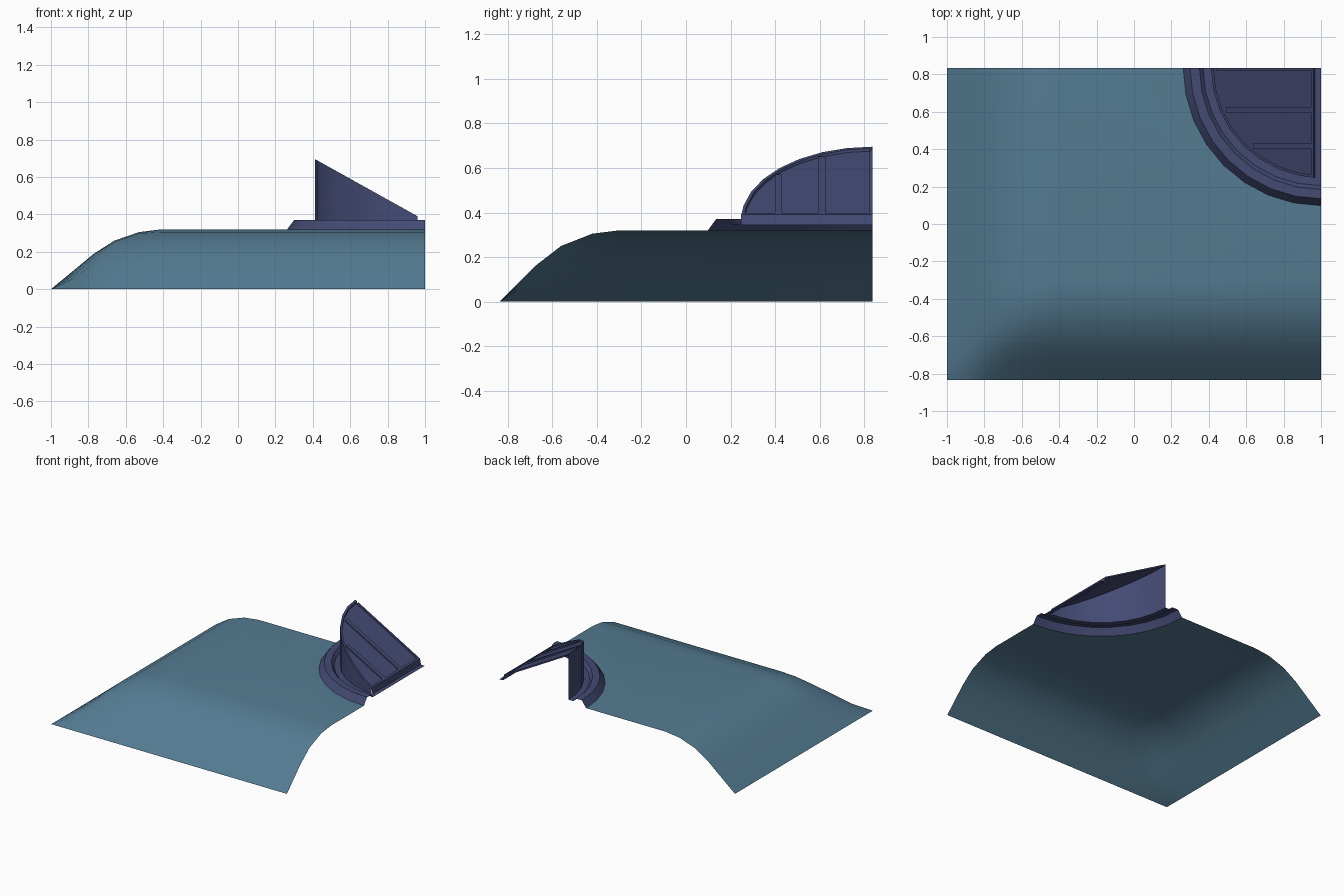
import bpy, math

if "Cube" in bpy.data.objects:
    bpy.data.objects.remove(bpy.data.objects["Cube"])

CX, CY = 1.0, 0.835          # centre of the quarter-round vent (corner of the panel)
SEG = 8                      # facets per quarter turn
R = 0.588                    # vent wall radius


def material(name, rgb):
    m = bpy.data.materials.new(name)
    m.diffuse_color = (*rgb, 1)
    m.use_nodes = True
    m.node_tree.nodes["Principled BSDF"].inputs["Base Color"].default_value = m.diffuse_color
    return m


PANEL = material("panel_blue", (0.09, 0.20, 0.29))
VENT = material("vent_indigo", (0.058, 0.07, 0.175))


def make(name, verts, faces, mat, angle=None):
    me = bpy.data.meshes.new(name)
    me.from_pydata(verts, [], faces)
    me.materials.append(mat)
    ob = bpy.data.objects.new(name, me)
    bpy.context.collection.objects.link(ob)
    if angle:
        bpy.context.view_layer.objects.active = ob
        ob.select_set(True)
        bpy.ops.object.shade_smooth_by_angle(angle=math.radians(angle))
        ob.select_set(False)
    return ob


def arc(r):
    """Quarter arc from the back edge round to the right edge."""
    return [(CX - r * math.cos(i * math.pi / 2 / SEG),
             CY - r * math.sin(i * math.pi / 2 / SEG)) for i in range(SEG + 1)]


def strip(name, rows, mat, angle=None):
    """Quad strips between successive rows of equal length."""
    n = len(rows[0])
    faces = [(j * n + i, j * n + i + 1, (j + 1) * n + i + 1, (j + 1) * n + i)
             for j in range(len(rows) - 1) for i in range(n - 1)]
    return make(name, [v for r in rows for v in r], faces, mat, angle)


# curved panel: two edge profiles blended at the corner, flat top with a round cut-out
H = 0.32
xs = [(-1, 0), (-0.885, 0.095), (-0.77, 0.19), (-0.66, 0.26), (-0.53, 0.305), (-0.41, H), (1, H)]
ys = [(-CY, 0), (-0.75, 0.085), (-0.67, 0.165), (-0.56, 0.25), (-0.42, 0.305), (-0.30, H), (CY, H)]
verts = [(x, y, 0.5 * min(a, b) + 0.5 * a * b / H) for y, b in ys for x, a in xs]
n = len(xs)
faces = [(j * n + i, j * n + i + 1, (j + 1) * n + i + 1, (j + 1) * n + i)
         for j in range(n - 1) for i in range(n - 1) if (i, j) != (n - 2, n - 2)]
base = len(verts)
hole = [(x, y, H) for x, y in arc(0.737)]
k = (n - 2) * n + n - 2
top_face = (k, k + 1, *range(base + SEG, base - 1, -1), k + n)
make("curved_panel", verts + hole, faces + [top_face], PANEL, 40)

# collar: raised ring with a groove at the foot of the wall
profile = [(0.737, H), (0.70, 0.37), (0.65, 0.37), (0.63, 0.345), (R, 0.345)]
strip("vent_collar", [[(x, y, z) for x, y in arc(r)] for r, z in profile], VENT, 30)

# slanted vent hood
X_END = 0.96


def slope(x):
    return 0.695 - (x - (CX - R)) * (0.305 / (X_END - CX + R))


def hood_arc(r):
    pts = arc(r)[:-1]
    return pts + [(X_END, CY - math.sqrt(r * r - (CX - X_END) ** 2))]


outer, inner = hood_arc(R), hood_arc(R - 0.014)
D = 0.012                    # recess depth of the slanted panel
strip("hood_wall", [[(x, y, 0.345) for x, y in outer],
                    [(x, y, slope(x)) for x, y in outer],
                    [(x, y, slope(x)) for x, y in inner],
                    [(x, y, slope(x) - D) for x, y in inner]], VENT, 30)
cover = [(x, y, slope(x) - D) for x, y in inner] + [(X_END, CY, slope(X_END) - D)]
make("hood_cover", cover, [tuple(range(len(cover)))], VENT)


# ribs running down the slanted cover, and the bottom cross bar
def rib(name, x0, x1, y0, y1):
    v = [(x, y, slope(x) - d) for d in (D, 0) for x, y in
         ((x0, y0), (x1, y0), (x1, y1), (x0, y1))]
    make(name, v, [(3, 2, 1, 0), (4, 5, 6, 7), (0, 1, 5, 4), (1, 2, 6, 5),
                   (2, 3, 7, 6), (3, 0, 4, 7)], VENT)


for i, (y0, y1) in enumerate([(0.40, 0.43), (0.595, 0.625), (0.822, CY)]):
    start = CX - math.sqrt((R - 0.014) ** 2 - (CY - y0) ** 2) + 0.012
    rib(f"cover_rib_{i + 1}", start, X_END, y0, y1)
rib("cover_bottom_bar", X_END - 0.014, X_END, outer[-1][1], CY)

# front lip and sill below the cover
y0 = CY - R
strip("hood_sill", [[(X_END, y0, slope(X_END)), (X_END, CY, slope(X_END))],
                    [(X_END + 0.008, y0, 0.345), (X_END + 0.008, CY, 0.345)],
                    [(CX, y0, 0.345), (CX, CY, 0.345)]], VENT)
